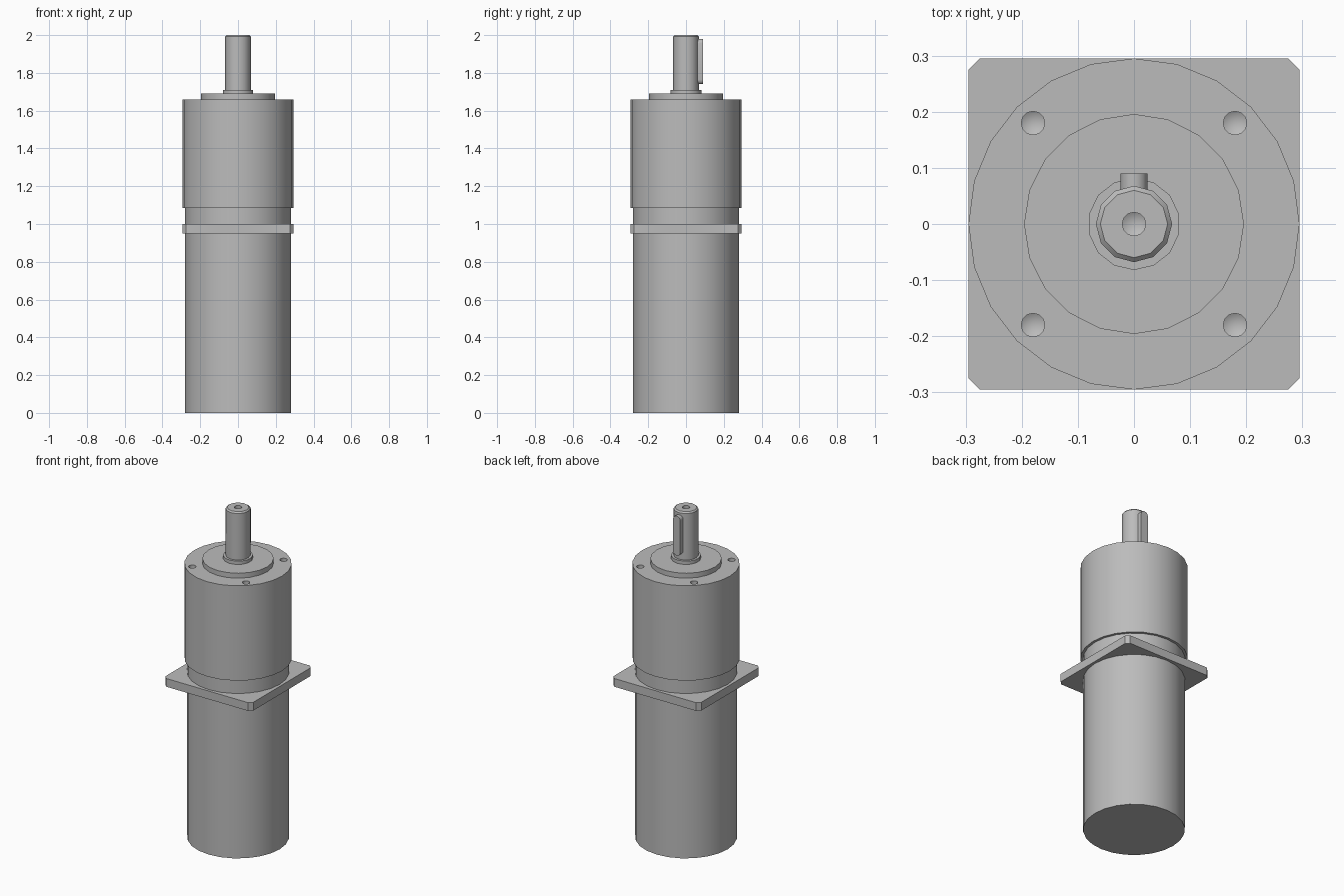
import bpy, bmesh
from math import sin, cos, pi, radians

cube = bpy.data.objects.get("Cube")
if cube:
    bpy.data.objects.remove(cube, do_unlink=True)

steel = bpy.data.materials.new("steel_grey")
steel.use_nodes = True
GREY = (0.5, 0.5, 0.5, 1)
steel.diffuse_color = GREY
steel.node_tree.nodes["Principled BSDF"].inputs["Base Color"].default_value = GREY


def finish(name, bm):
    bmesh.ops.recalc_face_normals(bm, faces=bm.faces)
    mesh = bpy.data.meshes.new(name)
    bm.to_mesh(mesh)
    bm.free()
    mesh.materials.append(steel)
    obj = bpy.data.objects.new(name, mesh)
    bpy.context.collection.objects.link(obj)
    return obj


def smooth(obj):
    bpy.ops.object.select_all(action='DESELECT')
    obj.select_set(True)
    bpy.context.view_layer.objects.active = obj
    bpy.ops.object.shade_smooth_by_angle(angle=radians(40))


def lathe(name, profile, sides, center=(0, 0)):
    """Closed solid of revolution; radius 0 gives a pole."""
    bm = bmesh.new()
    rings = []
    for r, z in profile:
        count = sides if r else 1
        rings.append([bm.verts.new((center[0] + r * sin(2 * pi * i / sides),
                                    center[1] + r * cos(2 * pi * i / sides), z))
                      for i in range(count)])
    for a, b in zip(rings, rings[1:]):
        for i in range(sides):
            j = (i + 1) % sides
            quad = [a[i % len(a)], a[j % len(a)], b[j % len(b)], b[i % len(b)]]
            bm.faces.new(list(dict.fromkeys(quad)))
    for ring in (rings[0], rings[-1]):
        if len(ring) > 1:
            bm.faces.new(ring)
    return finish(name, bm)


def prism(name, outline, direction):
    bm = bmesh.new()
    face = bm.faces.new([bm.verts.new(p) for p in outline])
    new = bmesh.ops.extrude_face_region(bm, geom=[face])["geom"]
    bmesh.ops.translate(bm, vec=direction,
                        verts=[v for v in new if isinstance(v, bmesh.types.BMVert)])
    return finish(name, bm)


# Motor housing, neck, front pilot and shaft collar
smooth(lathe("motor_housing", [(0.28, 0), (0.28, 0.95)], 24))
smooth(lathe("gearbox_neck", [(0.28, 1.0), (0.28, 1.085)], 24))
smooth(lathe("front_pilot", [(0.196, 1.66), (0.196, 1.69)], 20))
smooth(lathe("shaft_collar", [(0.082, 1.69), (0.082, 1.71)], 14))

# Square flange with clipped corners
H, C = 0.295, 0.275
corners = [(C, H), (H, C), (H, -C), (C, -H), (-C, -H), (-H, -C), (-H, C), (-C, H)]
smooth(prism("square_flange", [(x, y, 0.95) for x, y in corners], (0, 0, 0.05)))

# Gearbox housing with four drilled mounting holes
gearbox = lathe("gearbox_housing", [(0.295, 1.085), (0.295, 1.66)], 24)
for sx in (-1, 1):
    for sy in (-1, 1):
        drill = lathe("drill", [(0, 1.55), (0.021, 1.562), (0.021, 1.68)],
                      12, (0.18 * sx, 0.18 * sy))
        cut = gearbox.modifiers.new("mounting_hole", 'BOOLEAN')
        cut.operation, cut.solver, cut.object = 'DIFFERENCE', 'EXACT', drill
        bpy.ops.object.select_all(action='DESELECT')
        bpy.context.view_layer.objects.active = gearbox
        gearbox.select_set(True)
        bpy.ops.object.modifier_apply(modifier=cut.name)
        bpy.data.objects.remove(drill, do_unlink=True)
smooth(gearbox)

# Output shaft with chamfered end and centre hole
smooth(lathe("output_shaft", [(0.068, 1.71), (0.068, 1.992), (0.06, 2.0),
                              (0.021, 2.0), (0.021, 1.912), (0, 1.9)], 12))

# Round-ended key in the back of the shaft
W, LOW, HIGH = 0.024, 1.764, 1.956
arc = [pi * i / 8 for i in range(9)]
outline = [(W * cos(a), 0.04, HIGH + W * sin(a)) for a in arc]
outline += [(-W * cos(a), 0.04, LOW - W * sin(a)) for a in arc]
smooth(prism("shaft_key", outline, (0, 0.05, 0)))
